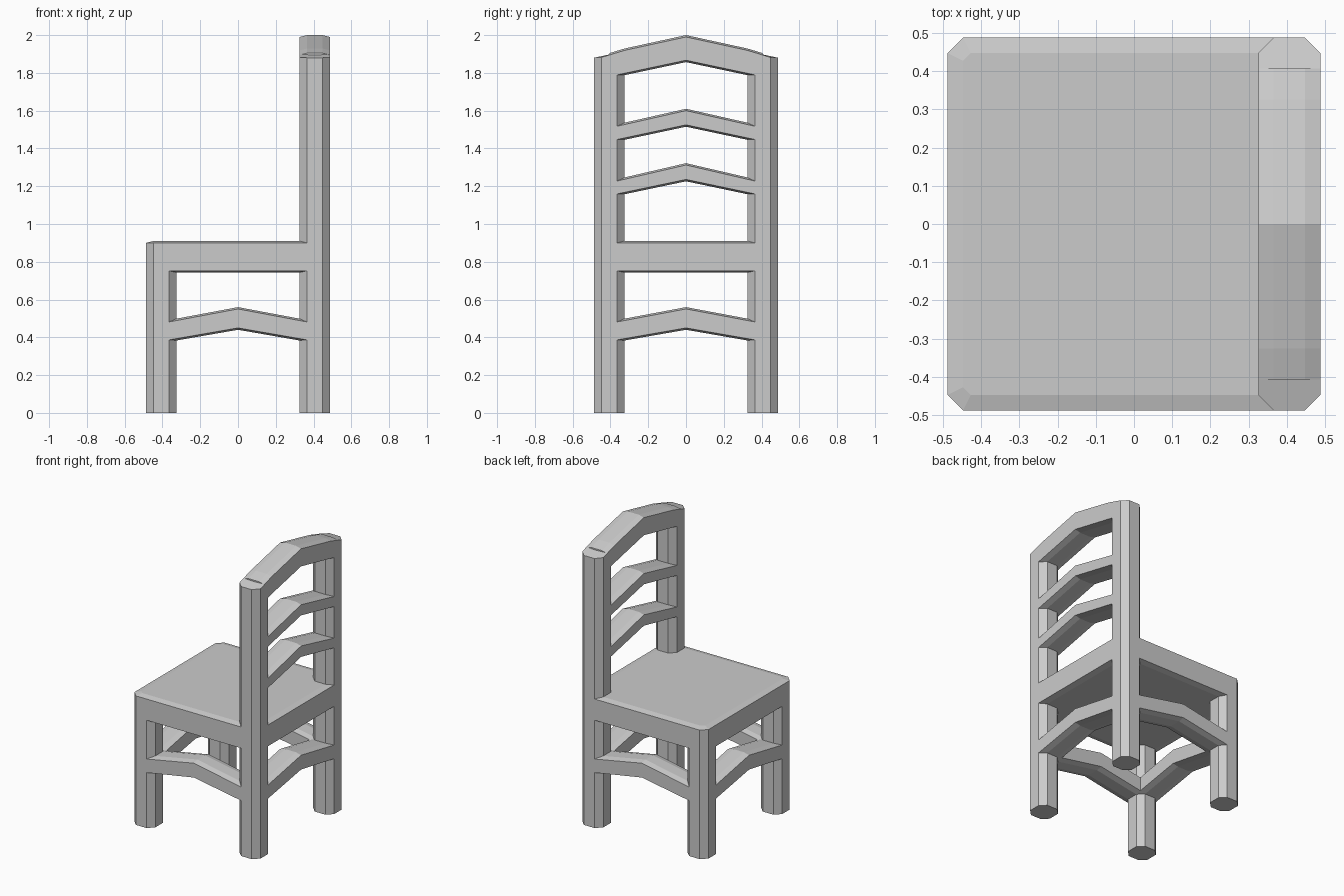
import bpy, bmesh

if "Cube" in bpy.data.objects:
    bpy.data.objects.remove(bpy.data.objects["Cube"])

OUT, INN = 0.487, 0.325      # outer and inner limits of posts and rails
MID = (OUT + INN) / 2
CH = 0.04                    # corner chamfer
DROP = 0.01                  # slight crown on rails and seat


def loft(name, rings):
    """Skin a list of equal-length rings and cap both ends."""
    bm = bmesh.new()
    vs = [[bm.verts.new(p) for p in r] for r in rings]
    n = len(rings[0])
    for a, b in zip(vs, vs[1:]):
        for i in range(n):
            j = (i + 1) % n
            bm.faces.new((a[i], a[j], b[j], b[i]))
    bm.faces.new(vs[0])
    bm.faces.new(vs[-1])
    bmesh.ops.recalc_face_normals(bm, faces=bm.faces[:])
    me = bpy.data.meshes.new(name)
    bm.to_mesh(me)
    bm.free()
    ob = bpy.data.objects.new(name, me)
    bpy.context.collection.objects.link(ob)
    return ob


def octagon(cx, cy, h, c):
    k = h - c
    return [(cx + x, cy + y) for x, y in
            ((-k, -h), (k, -h), (h, -k), (h, k), (k, h), (-k, h), (-h, k), (-h, -k))]


def post(name, cx, cy, top):
    pts = octagon(cx, cy, (OUT - INN) / 2, CH)
    return loft(name, [[(x, y, 0) for x, y in pts],
                       [(x, y, top(x, y)) for x, y in pts]])


def rail(name, path, axis, side):
    """Crowned bar along x or y; path holds (position, bottom z, top z)."""
    rings = []
    for u, zb, zt in path:
        sec = [(INN, zb + DROP), (INN + CH, zb), (OUT - CH, zb), (OUT, zb + DROP),
               (OUT, zt - DROP), (OUT - CH, zt), (INN + CH, zt), (INN, zt - DROP)]
        rings.append([(u, d * side, z) if axis == 'x' else (d * side, u, z)
                      for d, z in sec])
    return loft(name, rings)


def arch(end_b, end_t, mid_b, mid_t):
    """Peaked path whose end heights are measured at the post faces."""
    f = MID / 0.362
    b = mid_b + (end_b - mid_b) * f
    t = mid_t + (end_t - mid_t) * f
    return [(-MID, b, t), (0, mid_b, mid_t), (MID, b, t)]


# Legs and tall back posts
for s, label in ((-1, "right"), (1, "left")):
    post("front_leg_" + label, -MID, s * MID, lambda x, y: 0.89)
    post("back_post_" + label, MID, s * MID,
         lambda x, y: 1.88 + (OUT - abs(y)) * 0.3 - (DROP if abs(x - MID) > 0.06 else 0))

# Seat slab with crowned edges
outer = octagon(0, 0, OUT, CH)
inner = octagon(0, 0, OUT - CH, CH / 2)
loft("seat", [[(x, y, z) for x, y in o] for o, z in
              ((inner, 0.743), (outer, 0.752), (outer, 0.9), (inner, 0.91))])

# Four peaked stretchers between the legs
for axis in 'xy':
    for s in (-1, 1):
        rail("stretcher", arch(0.377, 0.492, 0.44, 0.56), axis, s)

# Back slats
rail("lower_slat", arch(1.15, 1.238, 1.226, 1.322), 'y', 1)
rail("upper_slat", arch(1.438, 1.528, 1.515, 1.61), 'y', 1)

# Crest rail, with a shallower slope over the posts
rail("crest_rail", [(-MID, 1.77, 1.9045), (-INN, 1.788, 1.929), (0, 1.857, 2.0),
                    (INN, 1.788, 1.929), (MID, 1.77, 1.9045)], 'y', 1)
